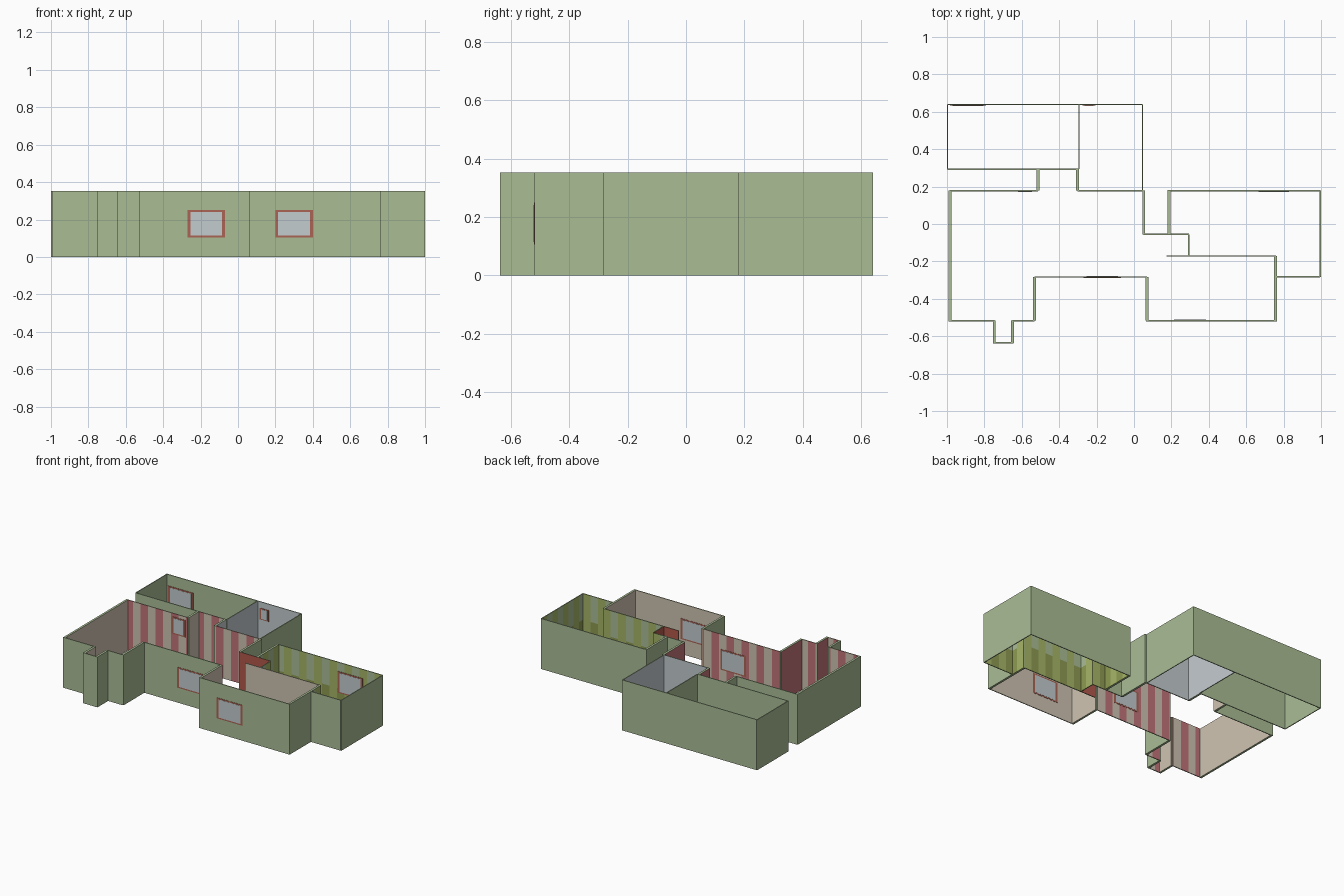
import bpy, bmesh, math
from mathutils import Vector

if "Cube" in bpy.data.objects:
    bpy.data.objects.remove(bpy.data.objects["Cube"])

H = 0.353      # wall height
STEP = 0.117   # wallpaper stripe period
BAND = 0.17    # top of the dado band in the green room


def lin(c):
    c /= 255
    return c / 12.92 if c < 0.04 else ((c + 0.055) / 1.055) ** 2.4


COLOURS = {
    'sage': (170, 189, 149), 'beige': (207, 196, 178), 'pink': (193, 116, 120),
    'grey': (196, 204, 207), 'brick': (178, 88, 76), 'olive': (142, 155, 82),
    'lime': (166, 182, 104), 'frame': (170, 100, 84),
}
NAMES = list(COLOURS)
MATS = []
for n, rgb in COLOURS.items():
    m = bpy.data.materials.new(n)
    m.diffuse_color = (*[lin(c) for c in rgb], 1)
    m.use_nodes = True
    m.node_tree.nodes["Principled BSDF"].inputs["Base Color"].default_value = m.diffuse_color
    MATS.append(m)


def box(bm, lo, hi):
    lo, hi = Vector(lo), Vector(hi)
    vs = bmesh.ops.create_cube(bm, size=1)['verts']
    for v in vs:
        v.co = (lo + hi) / 2 + Vector(a * b for a, b in zip(v.co, hi - lo))
    return {f for v in vs for f in v.link_faces}


def finish(bm, name):
    me = bpy.data.meshes.new(name)
    bm.to_mesh(me)
    bm.free()
    for m in MATS:
        me.materials.append(m)
    bpy.context.collection.objects.link(bpy.data.objects.new(name, me))


def paint(style, along, z):
    """Colour of a wall face at a position along the wall and a height."""
    odd = math.floor(along / (STEP / 2)) % 2
    if style == 'stripes':
        return 'pink' if odd else 'beige'
    if style == 'panels':
        thin = (along / STEP) % 1 < 0.5
        if z < BAND:
            return 'lime' if thin else 'olive'
        return 'lime' if thin else 'sage'
    return style


def wall(name, axis, pos, a, b, t, neg, posi):
    """Straight wall along axis 0 (x) or 1 (y); neg and posi are its two side finishes."""
    bm = bmesh.new()
    lo, hi = [0, 0, 0], [0, 0, H]
    o = 1 - axis
    lo[axis], hi[axis], lo[o], hi[o] = a, b, pos - t / 2, pos + t / 2
    box(bm, lo, hi)

    def cut(ax, at):
        co, no = Vector(), Vector()
        co[ax], no[ax] = at, 1
        bmesh.ops.bisect_plane(bm, geom=bm.verts[:] + bm.edges[:] + bm.faces[:],
                               plane_co=co, plane_no=no)
    if 'stripes' in (neg, posi) or 'panels' in (neg, posi):
        k = math.floor(a / (STEP / 2)) + 1
        while k * STEP / 2 < b:
            cut(axis, k * STEP / 2)
            k += 1
    if 'panels' in (neg, posi):
        cut(2, BAND)
    bm.normal_update()
    for f in bm.faces:
        c = f.calc_center_median()
        n = f.normal[o]
        style = posi if n > 0.5 else neg if n < -0.5 else 'sage'
        f.material_index = NAMES.index(paint(style, c[axis], c.z))
    finish(bm, name)


def window(name, x, w, y, t, z0, z1):
    """Framed pane as thin plates standing proud of a wall by a hair."""
    bm = bmesh.new()
    e = min(0.015, w * 0.16)
    for grow, dx, dz, mat in ((0, 0, 0, 'frame'), (0.001, e, e * 0.6, 'grey')):
        for f in box(bm, (x + dx, y - t / 2 - grow, z0 + dz),
                     (x + w - dx, y + t / 2 + grow, z1 - dz)):
            f.material_index = NAMES.index(mat)
    finish(bm, name)


T, N = 0.015, 0.006   # side walls are thicker than front and back walls
X, Y = 0, 1
WALLS = [
    # back bedroom and bathroom
    ('bedroom_left', Y, -0.997, 0.293, 0.64, N, 'sage', 'sage'),
    ('bedroom_back', X, 0.638, -0.997, -0.294, N, 'sage', 'sage'),
    ('bedroom_front_left', X, 0.293, -0.997, -0.51, N, 'sage', 'sage'),
    ('bedroom_front_alcove', X, 0.293, -0.51, -0.295, N, 'stripes', 'sage'),
    ('bathroom_left', Y, -0.294, 0.293, 0.638, N, 'sage', 'grey'),
    ('bathroom_back', X, 0.638, -0.294, 0.045, N, 'grey', 'sage'),
    ('bathroom_right', Y, 0.045, 0.178, 0.64, N, 'grey', 'sage'),
    ('bathroom_front', X, 0.178, -0.302, 0.045, N, 'stripes', 'grey'),
    # living room
    ('living_left', Y, -0.983, -0.52, 0.18, T, 'sage', 'beige'),
    ('living_back', X, 0.178, -0.985, -0.513, N, 'stripes', 'sage'),
    ('alcove_left', Y, -0.513, 0.178, 0.293, T, 'sage', 'beige'),
    ('alcove_right', Y, -0.302, 0.178, 0.293, T, 'pink', 'grey'),
    ('living_front_left', X, -0.517, -0.985, -0.747, N, 'sage', 'stripes'),
    ('bay_left', Y, -0.747, -0.637, -0.517, T, 'sage', 'beige'),
    ('bay_front', X, -0.635, -0.753, -0.645, N, 'sage', 'stripes'),
    ('bay_right', Y, -0.65, -0.637, -0.517, T, 'pink', 'sage'),
    ('living_front_mid', X, -0.517, -0.65, -0.532, N, 'sage', 'stripes'),
    ('living_right', Y, -0.532, -0.517, -0.284, T, 'pink', 'sage'),
    ('living_front_right', X, -0.284, -0.532, 0.07, N, 'sage', 'stripes'),
    ('hall_right', Y, 0.052, -0.055, 0.178, T, 'pink', 'sage'),
    # hall and kitchen
    ('hall_back', X, -0.055, 0.052, 0.187, N, 'brick', 'sage'),
    ('hall_back_end', X, -0.055, 0.187, 0.293, N, 'brick', 'panels'),
    ('hall_end', Y, 0.293, -0.172, -0.055, N, 'brick', 'panels'),
    ('kitchen_back_left', X, -0.172, 0.175, 0.293, N, 'beige', 'brick'),
    ('kitchen_back', X, -0.172, 0.293, 0.758, N, 'beige', 'panels'),
    ('kitchen_right_back', Y, 0.757, -0.284, -0.172, T, 'beige', 'panels'),
    ('kitchen_right', Y, 0.757, -0.52, -0.284, T, 'beige', 'sage'),
    ('kitchen_left', Y, 0.07, -0.517, -0.284, T, 'sage', 'beige'),
    ('kitchen_front', X, -0.517, 0.063, 0.757, N, 'sage', 'beige'),
    # green room
    ('green_room_left', Y, 0.187, -0.055, 0.178, T, 'sage', 'panels'),
    ('green_room_back', X, 0.178, 0.18, 0.995, N, 'panels', 'sage'),
    ('green_room_right', Y, 0.996, -0.284, 0.18, N, 'panels', 'sage'),
    ('green_room_front', X, -0.282, 0.757, 0.995, N, 'sage', 'panels'),
]
for w in WALLS:
    wall(w[0] + '_wall', *w[1:])

# windows seen from both sides
window('living_window', -0.27, 0.2, -0.284, N + 0.003, 0.105, 0.25)
window('kitchen_window', 0.2, 0.2, -0.517, N + 0.003, 0.105, 0.25)
# windows painted on the inner wall faces only
window('bedroom_window', -0.985, 0.195, 0.634, 0.003, 0.115, 0.275)
window('bathroom_window', -0.275, 0.07, 0.634, 0.003, 0.23, 0.31)
window('alcove_window', -0.635, 0.105, 0.174, 0.003, 0.21, 0.33)
window('green_room_window', 0.65, 0.195, 0.174, 0.003, 0.14, 0.29)
